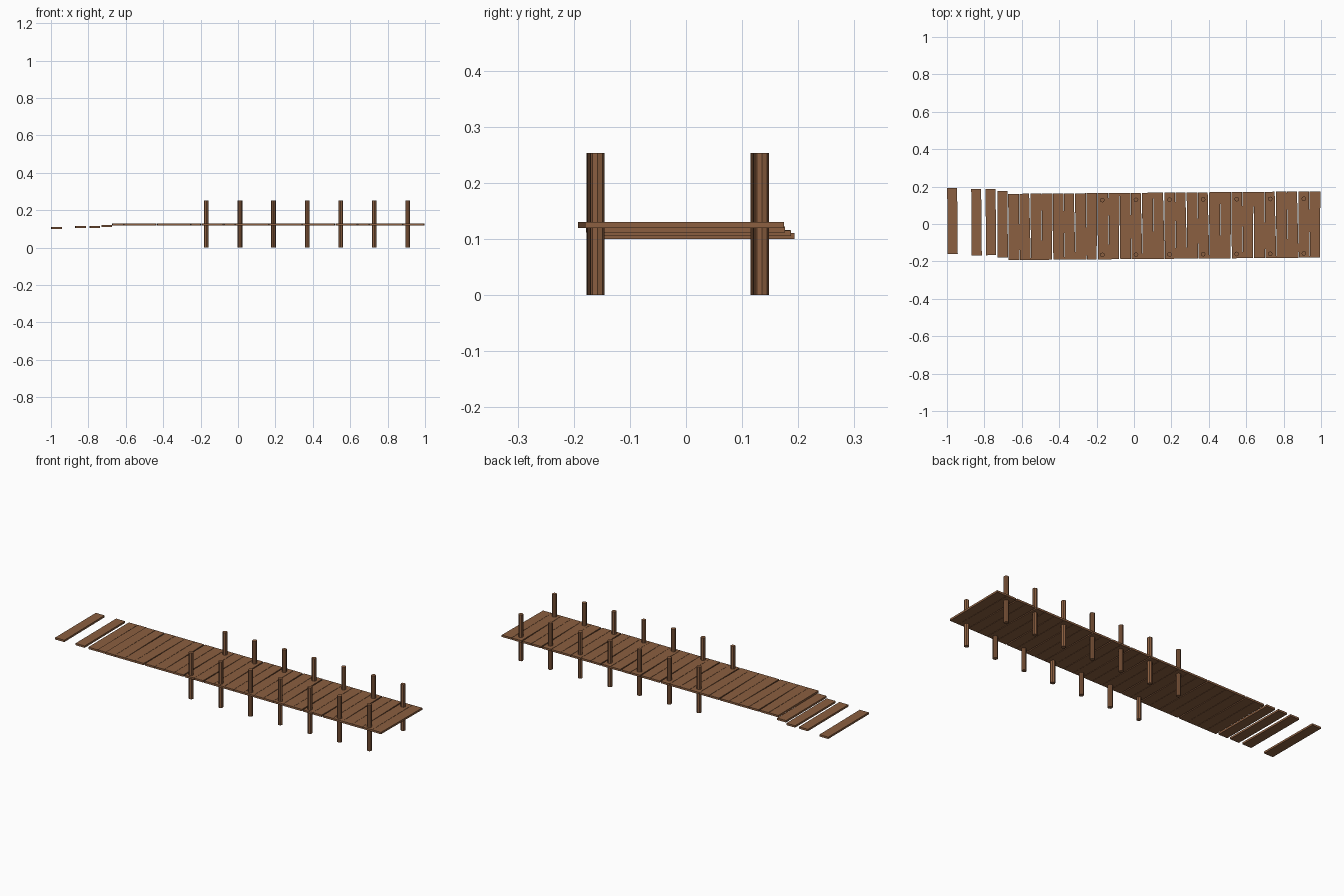
import bpy, bmesh, random
from mathutils import Matrix

if "Cube" in bpy.data.objects:
    bpy.data.objects.remove(bpy.data.objects["Cube"])

random.seed(4)
SLOPE = 0.008          # slight skew of the whole walkway across y

wood = bpy.data.materials.new("wood")
wood.diffuse_color = (0.26, 0.115, 0.052, 1)
wood.use_nodes = True
wood.node_tree.nodes["Principled BSDF"].inputs["Base Color"].default_value = wood.diffuse_color


def finish(bm, name):
    mesh = bpy.data.meshes.new(name)
    bm.to_mesh(mesh)
    bm.free()
    mesh.materials.append(wood)
    obj = bpy.data.objects.new(name, mesh)
    bpy.context.collection.objects.link(obj)
    return obj


def plank(name, x, y, z, width, taper=0.0, length=0.354, thick=0.0105, yaw=SLOPE):
    """Flat board along y; taper narrows one edge at one end."""
    bm = bmesh.new()
    bmesh.ops.create_cube(bm, size=1)
    for v in bm.verts:
        if v.co.x > 0 and v.co.y * taper > 0:
            v.co.x -= abs(taper) / width
    bmesh.ops.scale(bm, vec=(width, length, thick), verts=bm.verts)
    obj = finish(bm, name)
    obj.location = (x, y, z)
    obj.rotation_euler.z = yaw
    return obj


def post(name, x, y, height=0.253, radius=0.0125):
    bm = bmesh.new()
    bmesh.ops.create_cone(bm, cap_ends=True, segments=8, radius1=radius,
                          radius2=radius, depth=height,
                          matrix=Matrix.Translation((0, 0, height / 2)))
    obj = finish(bm, name)
    obj.location = (x, y, 0)
    return obj


# Main deck boards, some tapered so thin wedge gaps show
COUNT, START, END = 28, -0.672, 0.9985
pitch = (END - START) / COUNT
for i in range(COUNT):
    x = START + pitch * (i + 0.5)
    taper = random.choice((0.006, -0.006)) if i % 2 else 0.001
    plank(f"deck_board_{i + 1}", x, -0.0105 + SLOPE * x, 0.1245,
          pitch - 0.001, taper)

# Loose boards dropping down at the far end: x, y, z
loose = [(-0.702, -0.001, 0.117), (-0.765, 0.010, 0.110),
         (-0.842, 0.0095, 0.1105), (-0.9705, 0.0165, 0.105)]
for i, (x, y, z) in enumerate(loose):
    plank(f"loose_board_{i + 1}", x, y, z, 0.055, 0.002, yaw=0.004)

# Pairs of octagonal support posts
for i in range(7):
    x = -0.169 + 0.1795 * i
    for side, y in (("left", 0.129), ("right", -0.164)):
        post(f"{side}_post_{i + 1}", x, y + 0.007 * x)
